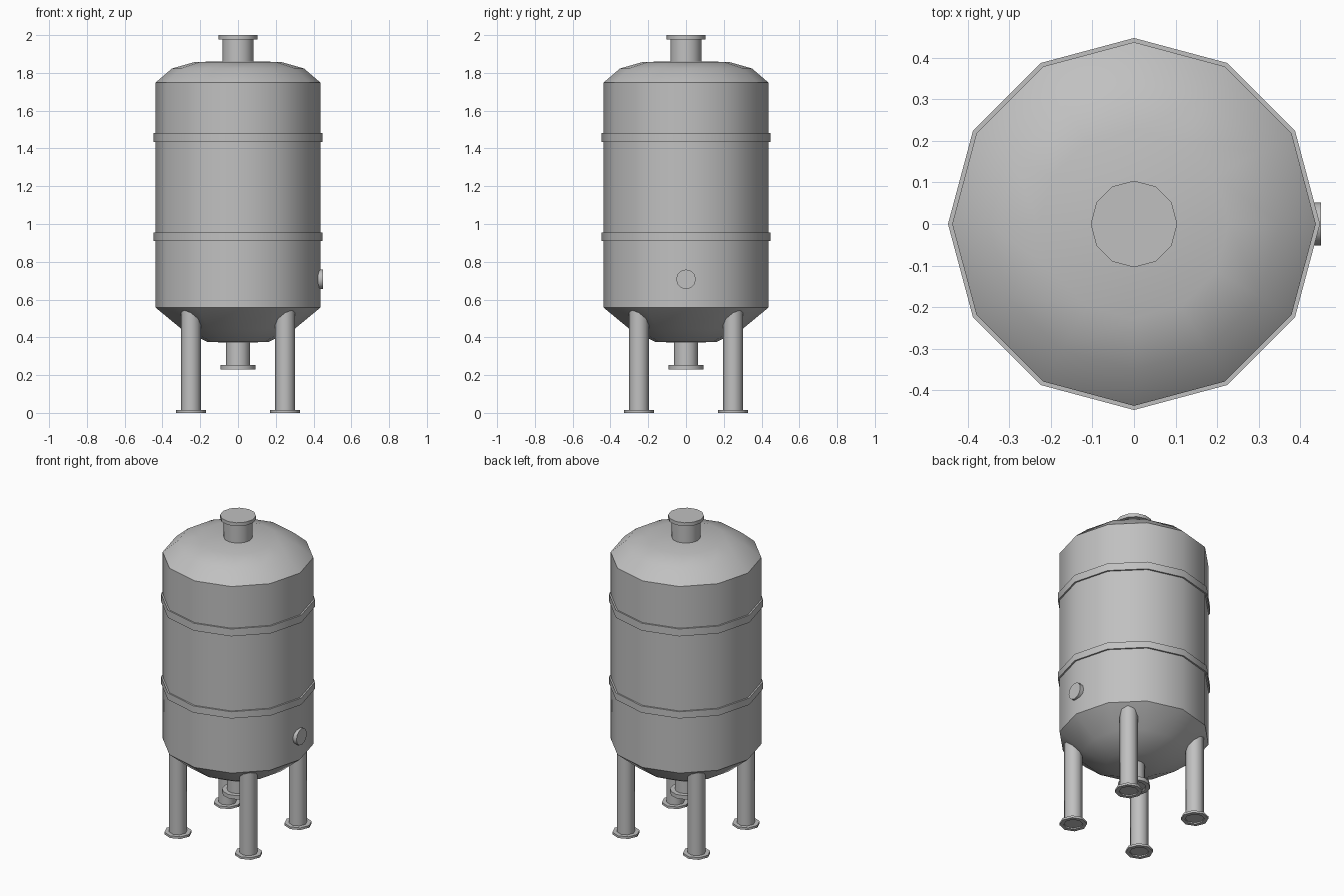
import bpy, bmesh, math
from mathutils import Matrix

cube = bpy.data.objects.get("Cube")
if cube:
    bpy.data.objects.remove(cube, do_unlink=True)

steel = bpy.data.materials.new("grey steel")
steel.use_nodes = True
grey = (0.53, 0.53, 0.53, 1)
steel.diffuse_color = grey
steel.node_tree.nodes["Principled BSDF"].inputs["Base Color"].default_value = grey


def lathe(name, profile, sides=12, smooth=40, place=Matrix(), closed=False):
    """Revolve (radius, height) points, listed bottom to top, round the z axis."""
    bm = bmesh.new()
    rings = []
    for r, z in profile:
        if r == 0:
            rings.append([bm.verts.new((0, 0, z))] * sides)
        else:
            angles = [math.tau * i / sides for i in range(sides)]
            rings.append([bm.verts.new((r * math.cos(a), r * math.sin(a), z)) for a in angles])
    pairs = list(zip(rings, rings[1:]))
    if closed:
        pairs.append((rings[-1], rings[0]))
    for low, high in pairs:
        for i in range(sides):
            j = (i + 1) % sides
            corners = list(dict.fromkeys((low[i], low[j], high[j], high[i])))
            bm.faces.new(corners)
    bmesh.ops.recalc_face_normals(bm, faces=bm.faces)
    bm.transform(place)
    mesh = bpy.data.meshes.new(name)
    bm.to_mesh(mesh)
    bm.free()
    mesh.materials.append(steel)
    obj = bpy.data.objects.new(name, mesh)
    bpy.context.collection.objects.link(obj)
    bpy.ops.object.select_all(action='DESELECT')
    obj.select_set(True)
    bpy.context.view_layer.objects.active = obj
    bpy.ops.object.shade_smooth_by_angle(angle=math.radians(smooth))
    return obj


def disc(radius, low, high):
    return [(0, low), (radius, low), (radius, high), (0, high)]


def recessed_disc(radius, inner, low, high, depth):
    return [(0, low + depth), (inner, low + depth), (inner, low),
            (radius, low), (radius, high), (0, high)]


# Vessel: dished bottom, straight wall and shallow domed top
lathe("tank_body", [(0, 0.372), (0.16, 0.375), (0.3, 0.445), (0.437, 0.558),
                    (0.437, 1.748), (0.35, 1.823), (0.228, 1.858), (0, 1.862)])

# Reinforcing hoops
for name, low, high in (("lower_hoop", 0.911, 0.954), ("upper_hoop", 1.435, 1.482)):
    lathe(name, [(0.43, low), (0.447, low), (0.447, high), (0.43, high)], closed=True)

# Top inlet
lathe("top_neck", disc(0.083, 1.84, 1.985))
lathe("top_flange", disc(0.104, 1.978, 2.0))

# Bottom outlet
lathe("bottom_neck", disc(0.064, 0.245, 0.39))
lathe("bottom_flange", recessed_disc(0.093, 0.068, 0.23, 0.254, 0.01))

# Side port on the left wall
lathe("side_port", disc(0.052, 0.4, 0.449),
      place=Matrix.Translation((0, 0, 0.707)) @ Matrix.Rotation(math.pi / 2, 4, 'Y'))

# Four legs with foot flanges
for side, x in (("left", 0.249), ("right", -0.249)):
    for end, y in (("front", -0.249), ("back", 0.249)):
        spot = Matrix.Translation((x, y, 0))
        lathe(f"{end}_{side}_leg", disc(0.053, 0.01, 0.56), 8, 46, spot)
        lathe(f"{end}_{side}_foot", recessed_disc(0.08, 0.056, 0, 0.014, 0.008), 8, 46, spot)
